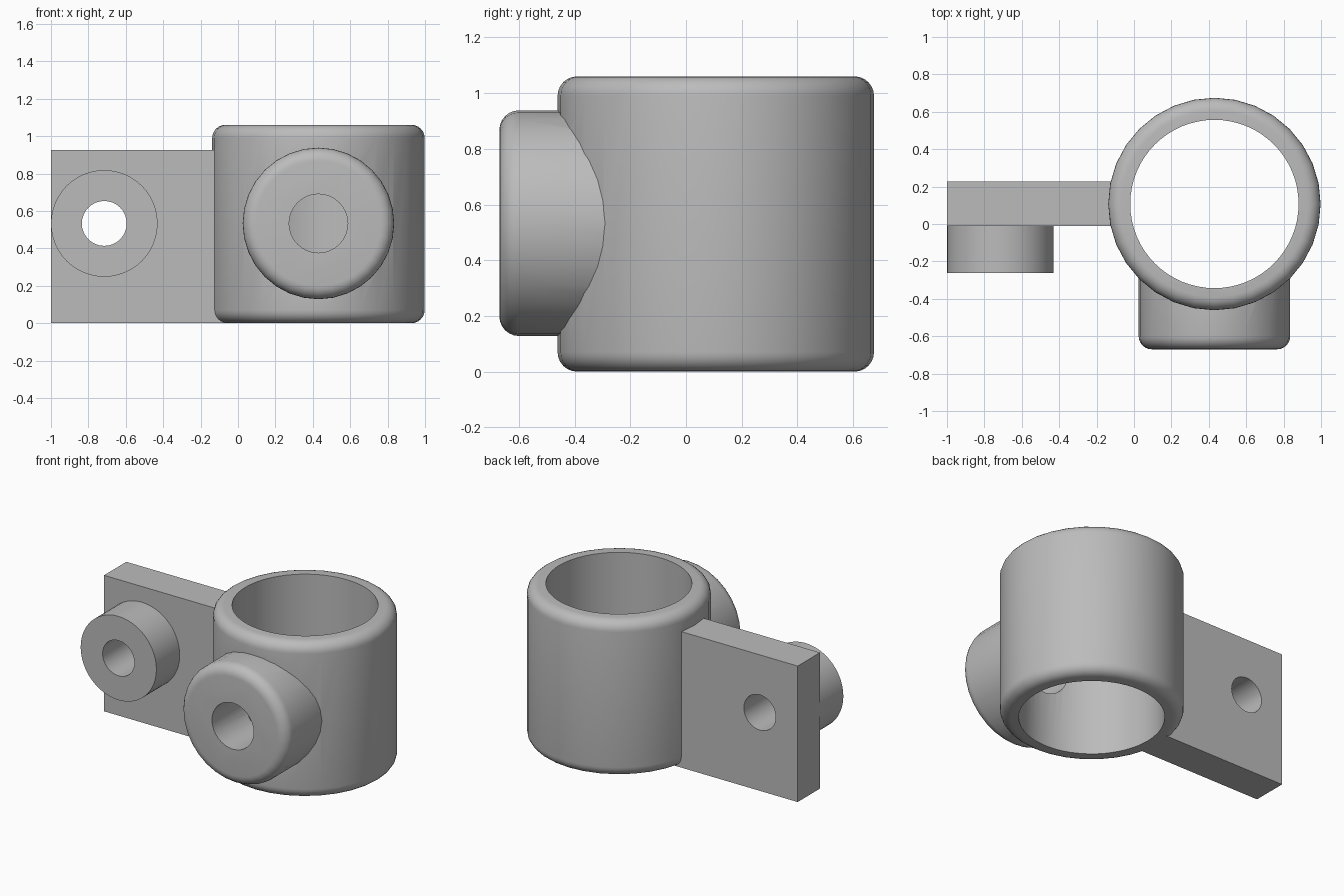
import bpy, math
from mathutils import Matrix, Vector

if "Cube" in bpy.data.objects:
    bpy.data.objects.remove(bpy.data.objects["Cube"])

grey = bpy.data.materials.new("plain grey")
grey.diffuse_color = (0.5, 0.5, 0.5, 1)
grey.use_nodes = True
grey.node_tree.nodes["Principled BSDF"].inputs["Base Color"].default_value = grey.diffuse_color

RING = (0.43, 0.107)          # ring axis x, y
MID = 0.533                   # height of both cross holes
UP = Matrix.Identity(4)
FRONT = Matrix.Rotation(math.radians(90), 4, 'X')   # local z -> -y


def lathe(name, profile, loc, rot=UP, sides=32):
    """Closed solid turned from (radius, height) points about local z."""
    m = rot.copy()
    m.translation = Vector(loc)
    verts, faces = [], []
    for r, h in profile:
        for i in range(sides):
            a = math.tau * i / sides
            verts.append(m @ Vector((r * math.cos(a), r * math.sin(a), h)))
    for j in range(len(profile) - 1):
        for i in range(sides):
            k = (i + 1) % sides
            faces.append((j * sides + i, j * sides + k,
                          (j + 1) * sides + k, (j + 1) * sides + i))
    faces.append(tuple(reversed(range(sides))))
    faces.append(tuple(range(len(verts) - sides, len(verts))))
    return make(name, verts, faces)


def make(name, verts, faces):
    mesh = bpy.data.meshes.new(name)
    mesh.from_pydata(verts, [], faces)
    mesh.materials.append(grey)
    ob = bpy.data.objects.new(name, mesh)
    bpy.context.collection.objects.link(ob)
    return ob


def box(name, lo, hi):
    bpy.ops.mesh.primitive_cube_add(size=1, location=[(a + b) / 2 for a, b in zip(lo, hi)])
    ob = bpy.context.object
    ob.name = name
    ob.scale = [b - a for a, b in zip(lo, hi)]
    bpy.ops.object.transform_apply(location=True, rotation=False, scale=True)
    ob.data.materials.append(grey)
    return ob


def fillet(r, h, f, up=True, steps=6):
    """Quarter-round corner at radius r, height h."""
    pts = []
    for i in range(steps + 1):
        a = math.pi / 2 * i / steps
        if up:
            pts.append((r - f + f * math.cos(a), h - f + f * math.sin(a)))
        else:
            pts.append((r - f + f * math.sin(a), h + f - f * math.cos(a)))
    return pts


def combine(ob, other, op):
    mod = ob.modifiers.new(op.lower(), 'BOOLEAN')
    mod.operation, mod.object, mod.solver = op, other, 'EXACT'
    bpy.context.view_layer.objects.active = ob
    bpy.ops.object.modifier_apply(modifier=mod.name)
    bpy.data.objects.remove(other)


# Rounded ring body with the front boss fused on, then bored
ring = lathe("ring_body", fillet(0.568, 0, 0.07, False) + fillet(0.568, 1.06, 0.07), (*RING, 0))
boss = lathe("front_boss", [(0.405, 0)] + fillet(0.405, 0.67, 0.07), (RING[0], 0, MID), FRONT)
combine(ring, boss, 'UNION')

# Side plate and its lug
plate = box("side_plate", (-1, -0.012, 0), (-0.05, 0.228, 0.925))
lug = lathe("plate_lug", [(0.285, -0.05), (0.285, 0.263)], (-0.715, 0, MID), FRONT, 48)
combine(plate, lug, 'UNION')
combine(ring, plate, 'UNION')
ring.name = "clamp_bracket"

# Main bore, boss hole (front wall only) and lug hole
combine(ring, lathe("bore", [(0.45, -0.2), (0.45, 1.3)], (*RING, 0), UP, 64), 'DIFFERENCE')
combine(ring, lathe("boss_hole", [(0.157, 0), (0.157, 0.9)], (RING[0], 0, MID), FRONT), 'DIFFERENCE')
combine(ring, lathe("lug_hole", [(0.12, -0.5), (0.12, 0.5)], (-0.715, 0, MID), FRONT), 'DIFFERENCE')

bpy.ops.object.select_all(action='DESELECT')
ring.select_set(True)
bpy.context.view_layer.objects.active = ring
bpy.ops.object.shade_smooth_by_angle(angle=math.radians(30))
